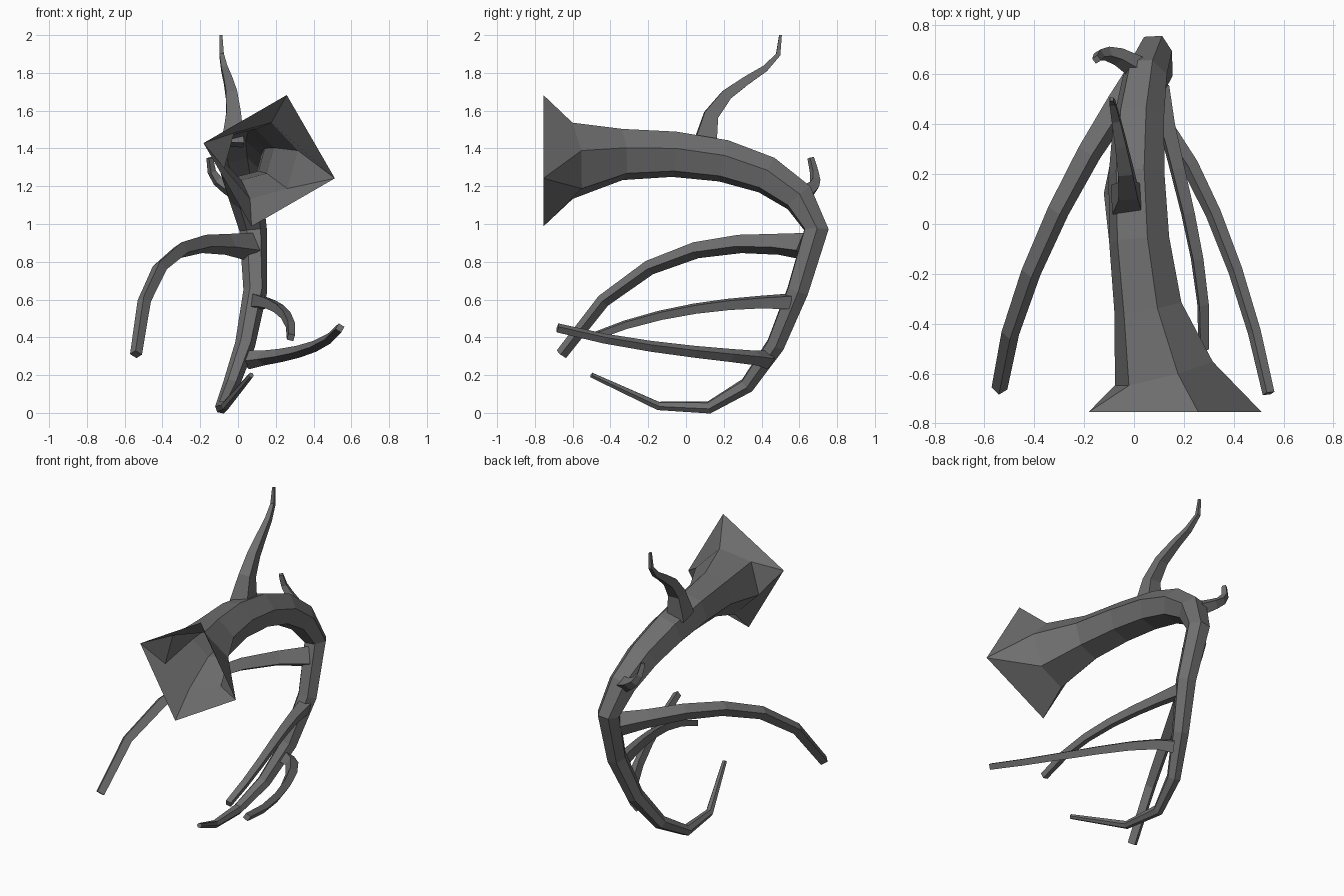
import bpy
import bmesh
from math import cos, sin, radians
from mathutils import Vector
from mathutils.geometry import interpolate_bezier

cube = bpy.data.objects.get("Cube")
if cube:
    bpy.data.objects.remove(cube)

bark = bpy.data.materials.new("grey bark")
bark.use_nodes = True
grey = (.16, .16, .16, 1)
bark.diffuse_color = grey
bark.node_tree.nodes["Principled BSDF"].inputs["Base Color"].default_value = grey


def tapered_path(controls, thick, thin, power=.5, segments=6):
    """List of (centre, radius) stations along a cubic curve."""
    centres = interpolate_bezier(*map(Vector, controls), segments + 1)
    return [(centre, thick + (thin - thick) * (i / segments) ** power)
            for i, centre in enumerate(centres)]


def limb(name, stations, sides=4, turn=45, square_mouth=False):
    """Faceted tube through the stations, either capped or with an open square mouth."""
    bm = bmesh.new()
    rings = []
    last = len(stations) - 1
    across = Vector((0, 1, 1))
    for i, (centre, radius) in enumerate(stations):
        at_mouth = square_mouth and i == 0
        # Each ring is turned to face along the limb
        before = stations[max(i - 1, 0)][0]
        after = stations[min(i + 1, last)][0]
        along = Vector((0, 1, 0)) if at_mouth else (after - before).normalized()
        across = (across - along * across.dot(along)).normalized()
        beside = across.cross(along)
        ring = []
        for k in range(sides):
            # At the mouth the sides merge into the four corners of a square
            share = round(k * 4 / sides) / 4 if at_mouth else k / sides
            angle = radians(turn + 360 * share)
            spoke = across * cos(angle) + beside * sin(angle)
            ring.append(bm.verts.new(centre + spoke * radius))
        rings.append(ring)

    for ring, following in zip(rings, rings[1:]):
        for k in range(sides):
            j = (k + 1) % sides
            bm.faces.new((ring[k], ring[j], following[j], following[k]))
    if not square_mouth:
        bm.faces.new(rings[0])
    bm.faces.new(rings[-1])
    bmesh.ops.remove_doubles(bm, verts=bm.verts, dist=.001)
    bmesh.ops.recalc_face_normals(bm, faces=bm.faces)

    mesh = bpy.data.meshes.new(name)
    bm.to_mesh(mesh)
    bm.free()
    mesh.materials.append(bark)
    bpy.context.collection.objects.link(bpy.data.objects.new(name, mesh))


# Hollow trunk: an arch running back from the mouth, then a tail curling forward
bend = (.08, .69, .97)
arch = tapered_path([(.12, -.6, 1.335), (-.04, -.1, 1.43), (0, .6, 1.36), bend],
                    thick=.13, thin=.073, power=2)
tail = tapered_path([bend, (.2, .5, .3), (-.35, .3, -.3), (.07, -.5, .2)],
                    thick=.073, thin=.015, power=1)
mouth = (Vector((.165, -.755, 1.335)), .14)
trunk = [mouth] + arch + tail[1:]
# The flare fades quickly behind the mouth
flared = [(centre, radius + .22 * .36 ** i ** 1.5) for i, (centre, radius) in enumerate(trunk)]
limb("trunk", flared, sides=6, turn=-15, square_mouth=True)

# Long branch arching out to the right
limb("right_branch", tapered_path(
    [(.06, .63, .88), (-.15, .4, .9), (-.5, -.25, 1), (-.54, -.66, .31)],
    thick=.075, thin=.032))

# Two branches reaching forward on the left
limb("left_upper_branch", tapered_path(
    [(.1, .55, .59), (.15, .25, .59), (.3, -.15, .55), (.28, -.5, .4)],
    thick=.05, thin=.025))
limb("left_lower_branch", tapered_path(
    [(.05, .43, .28), (.2, .4, .3), (.45, -.2, .32), (.54, -.68, .45)],
    thick=.05, thin=.025))

# Upright twig on the arch and hooked twig at the back
limb("top_twig", tapered_path(
    [(-.03, .1, 1.42), (0, .1, 1.8), (-.1, .55, 1.75), (-.09, .5, 2)],
    thick=.085, thin=.01))
limb("back_twig", tapered_path(
    [(.06, .58, 1.13), (-.05, .7, 1.2), (-.15, .7, 1.2), (-.15, .66, 1.35)],
    thick=.07, thin=.018, segments=5))
